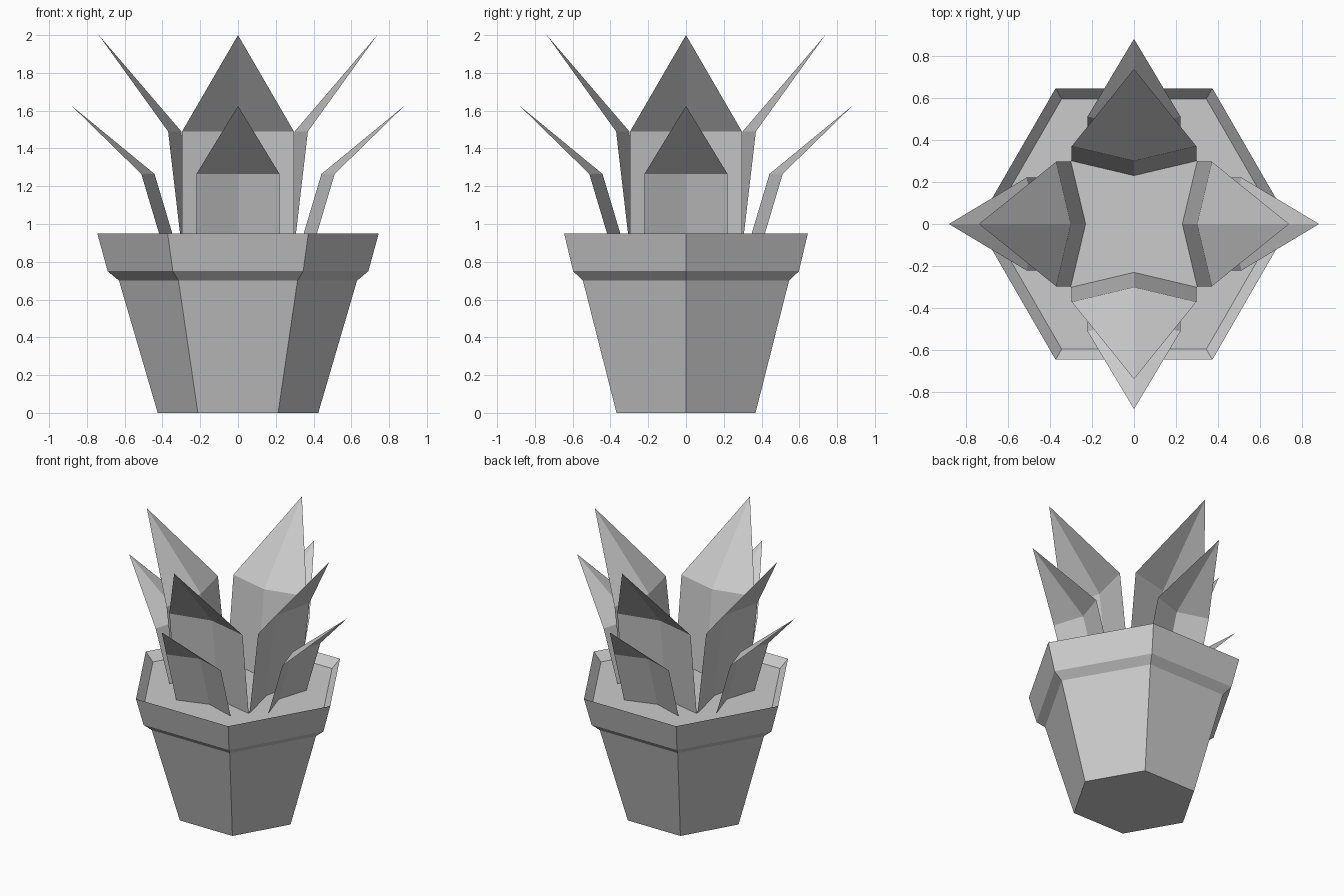
import bpy, math
from mathutils import Matrix

if "Cube" in bpy.data.objects:
    bpy.data.objects.remove(bpy.data.objects["Cube"])


def make_object(name, verts, faces):
    mesh = bpy.data.meshes.new(name)
    mesh.from_pydata(verts, [], faces)
    mesh.update()
    obj = bpy.data.objects.new(name, mesh)
    bpy.context.collection.objects.link(obj)
    return obj


def hex_shell(name, profile, cap_bottom=False, cap_top=False):
    """Six-sided lathe of (radius, z) points."""
    n = 6
    verts = [(r * math.cos(k * math.tau / n), r * math.sin(k * math.tau / n), z)
             for r, z in profile for k in range(n)]
    faces = [(i * n + k, i * n + (k + 1) % n, (i + 1) * n + (k + 1) % n, (i + 1) * n + k)
             for i in range(len(profile) - 1) for k in range(n)]
    if cap_bottom:
        faces.append(tuple(reversed(range(n))))
    if cap_top:
        faces.append(tuple(range(len(verts) - n, len(verts))))
    return make_object(name, verts, faces)


def leaf(name, half_w, base, bend, tip, angle):
    """Folded thin leaf; base and bend give the (radius, z) of its crease."""
    fold = 0.07
    verts = []
    for r, z in (base, bend):
        verts += [(r + fold, -half_w, z), (r, 0, z), (r + fold, half_w, z)]
    verts.append((tip[0], 0, tip[1]))
    faces = [(1, 0, 3, 4), (2, 1, 4, 5), (4, 3, 6), (5, 4, 6)]
    obj = make_object(name, verts, faces)
    obj.data.transform(Matrix.Rotation(angle, 4, 'Z'))
    return obj


SOIL = (0.687, 0.89)

# Pot with flared rim and sloped inner lip
hex_shell("pot", [(0.425, 0), (0.63, 0.70), (0.69, 0.75), (0.745, 0.95), SOIL],
          cap_bottom=True)

# Soil surface
make_object("soil", [(SOIL[0] * math.cos(k * math.tau / 6),
                      SOIL[0] * math.sin(k * math.tau / 6), SOIL[1]) for k in range(6)],
            [tuple(range(6))])

# Four tall inner leaves and four short outer leaves
for k in range(4):
    a = k * math.pi / 2
    leaf(f"inner_leaf_{k + 1}", 0.296, (0.23, 0.89), (0.30, 1.49), (0.737, 2.0), a)
    leaf(f"outer_leaf_{k + 1}", 0.22, (0.33, 0.89), (0.442, 1.265), (0.88, 1.625), a)
